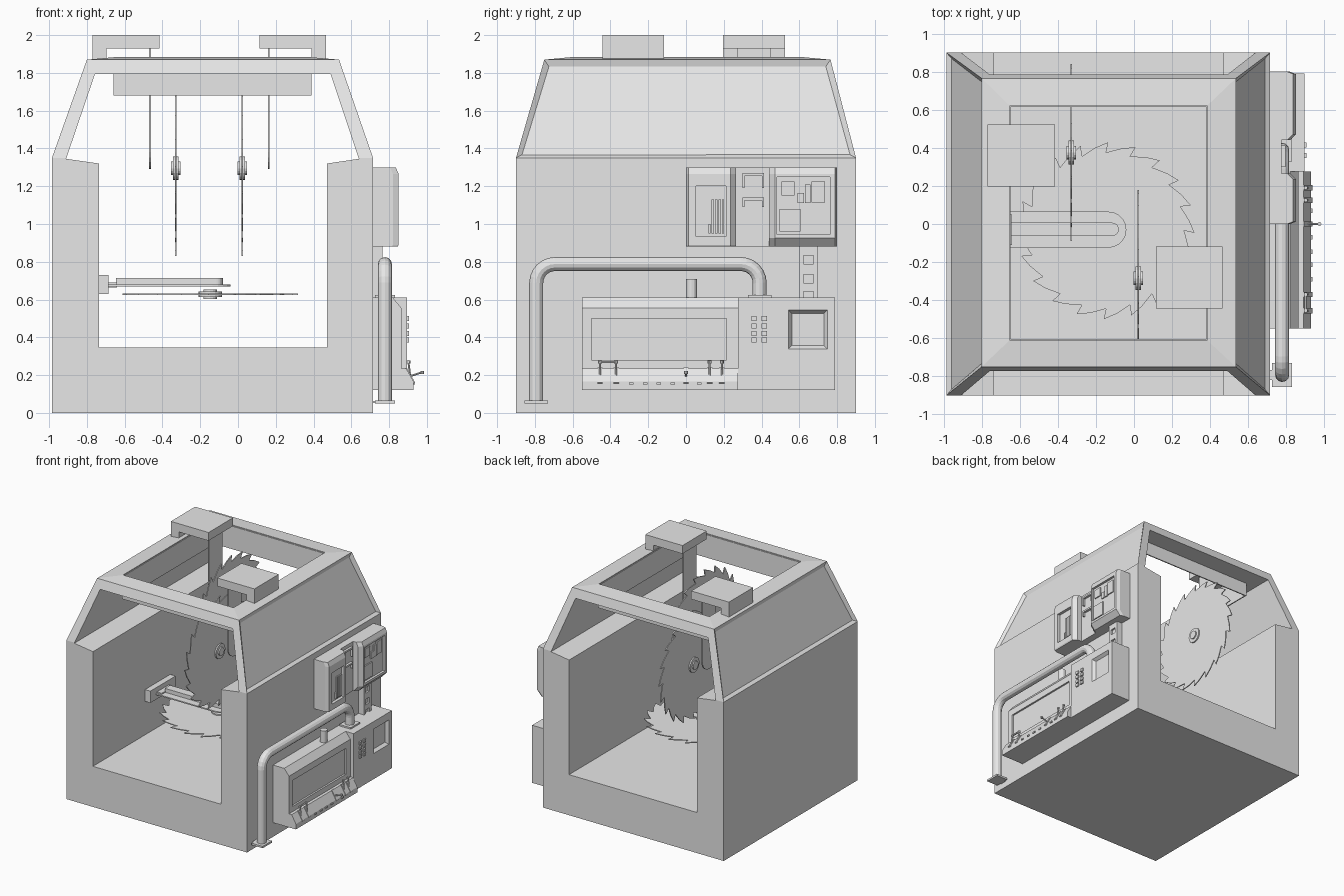
import bpy, bmesh, math
from mathutils import Matrix, Vector

if "Cube" in bpy.data.objects:
    bpy.data.objects.remove(bpy.data.objects["Cube"])

grey = bpy.data.materials.new("plain_grey")
grey.diffuse_color = (0.8, 0.8, 0.8, 1)
grey.use_nodes = True
grey.node_tree.nodes["Principled BSDF"].inputs["Base Color"].default_value = grey.diffuse_color


def finish(name, bm):
    bmesh.ops.recalc_face_normals(bm, faces=bm.faces)
    me = bpy.data.meshes.new(name)
    bm.to_mesh(me)
    bm.free()
    me.materials.append(grey)
    ob = bpy.data.objects.new(name, me)
    bpy.context.collection.objects.link(ob)
    return ob


def loft_bm(rings):
    """Closed solid through matching rings of 3D points."""
    bm = bmesh.new()
    vs = [[bm.verts.new(p) for p in r] for r in rings]
    n = len(vs[0])
    for a, b in zip(vs, vs[1:]):
        for i in range(n):
            j = (i + 1) % n
            bm.faces.new((a[i], a[j], b[j], b[i]))
    bm.faces.new(vs[0][::-1])
    bm.faces.new(vs[-1])
    return bm


def loft(name, rings):
    return finish(name, loft_bm(rings))


def rect(x0, x1, y0, y1, z):
    return [(x0, y0, z), (x1, y0, z), (x1, y1, z), (x0, y1, z)]


def box(name, x0, x1, y0, y1, z0, z1):
    return loft(name, [rect(x0, x1, y0, y1, z0), rect(x0, x1, y0, y1, z1)])


def along_y(name, prof, y0, y1):
    return loft(name, [[(x, y, z) for x, z in prof] for y in (y0, y1)])


def cut(ob, cutter):
    m = ob.modifiers.new("cut", 'BOOLEAN')
    m.operation, m.solver, m.object = 'DIFFERENCE', 'EXACT', cutter
    bpy.context.view_layer.objects.active = ob
    bpy.ops.object.modifier_apply(modifier=m.name)
    bpy.data.objects.remove(cutter)


def cylinder(name, r, depth, loc, axis='Z', seg=16):
    bm = bmesh.new()
    bmesh.ops.create_cone(bm, cap_ends=True, segments=seg, radius1=r, radius2=r, depth=depth)
    rot = Matrix.Rotation(math.pi / 2, 4, 'Y') if axis == 'X' else Matrix()
    bm.transform(Matrix.Translation(loc) @ rot)
    return finish(name, bm)


def tube(name, pts, r, res=4):
    cu = bpy.data.curves.new(name, 'CURVE')
    cu.dimensions, cu.bevel_depth, cu.bevel_resolution, cu.use_fill_caps = '3D', r, res, True
    sp = cu.splines.new('POLY')
    sp.points.add(len(pts) - 1)
    for p, co in zip(sp.points, pts):
        p.co = (*co, 1)
    sp.use_smooth = False
    cu.materials.append(grey)
    ob = bpy.data.objects.new(name, cu)
    bpy.context.collection.objects.link(ob)
    bpy.ops.object.select_all(action='DESELECT')
    ob.select_set(True)
    bpy.context.view_layer.objects.active = ob
    bpy.ops.object.convert(target='MESH')
    return ob


# Housing: tapered shell with recessed upper side panels
bm = loft_bm([rect(-.985, .715, -.9, .9, 0), rect(-.985, .715, -.9, .9, 1.35),
              rect(-.80, .535, -.75, .765, 1.87), rect(-.6, .33, -.56, .57, 1.888)])
bm.normal_update()
bmesh.ops.recalc_face_normals(bm, faces=bm.faces)
sides = [f for f in bm.faces if abs(f.normal.x) > .8 and f.calc_center_median().z > 1.4]
bmesh.ops.inset_individual(bm, faces=sides, thickness=.04, depth=-.02)
housing = finish("housing", bm)
# Tunnel from front to back, then the roof opening
cut(housing, along_y("tunnel", [(-.735, .345), (.47, .345), (.47, 1.32), (.64, 1.345),
                                (.49, 1.795), (-.757, 1.795), (-.91, 1.345), (-.735, 1.32)], -1.2, 1.2))
cut(housing, box("hole", -.655, .385, -.61, .62, 1.7, 2.2))

# Collar hanging under the roof opening
collar = box("roof_collar", -.66, .39, -.615, .625, 1.68, 1.875)
cut(collar, box("hole", -.65, .38, -.605, .615, 1.5, 2.2))


# Saw blades with hubs
def blade(name, loc, vertical, teeth=20):
    pts = []
    for i in range(teeth):
        for r, t in ((.41, 0), (.415, .12), (.44, .6), (.465, 1.08)):
            a = -2 * math.pi * (i + t) / teeth
            pts.append((r * math.cos(a), r * math.sin(a)))
    ob = loft(name, [[(x, y, z) for x, y in pts] for z in (-.004, .004)])
    ob.matrix_world = Matrix.Translation(loc) @ (
        Matrix.Rotation(math.pi / 2, 4, 'Y') if vertical else Matrix())
    ax = 'X' if vertical else 'Z'
    cylinder(name + "_hub", .063, .03, loc, ax)
    cylinder(name + "_axle", .035, .05, loc, ax)


blade("left_blade", (-.33, .375, 1.295), True)
blade("right_blade", (.022, -.285, 1.295), True)
blade("floor_blade", (-.147, -.035, .628), False)


# Rounded arm outline: runs from 0 to length, half width w
def tongue(length, w):
    arc = [(length - w + w * math.cos(a), w * math.sin(a))
           for a in (math.radians(-90 + 18 * i) for i in range(11))]
    return [(0, -w)] + arc + [(0, w)]


# Roof mounts with hanging arms
for side, x0, x1, yc, xa in (("left", -.77, -.415, .36, -.465), ("right", .465, .115, -.28, .163)):
    leg = x0 + (.075 if x1 > x0 else -.075)
    along_y(side + "_mount", [(x0, 1.865), (leg, 1.865), (leg, 1.93), (x1, 1.93), (x1, 2), (x0, 2)],
            yc - .163, yc + .163)
    loft(side + "_arm", [[(xa + d, yc + v, 1.94 - u) for u, v in tongue(.65, .09)] for d in (-.005, .005)])

# Wall mount with horizontal arm
box("wall_mount", -.737, -.685, -.2, .14, .63, .73)
box("wall_bracket", -.69, -.64, -.11, .05, .665, .69)
loft("floor_arm", [[(-.69 + u, -.03 + v, z) for u, v in tongue(.65, .095)] for z in (.67, .68)])
loft("floor_arm_rib", [[(-.645 + u, -.028 + v, z) for u, v in tongue(.565, .035)] for z in (.68, .713)])

# Upper cabinets: chamfered corner, sloped cap
W = .71


def cabinet(name, y0, y1, c0, c1, foot):
    def ring(d, z):
        return [(W, y0, z), (.82 - d, y0, z), (.85 - d, y0 + c0, z), (.85 - d, y1 - c1, z),
                (.82 - d, y1, z), (W, y1, z)]
    return loft(name, [ring(foot, .88), ring(0, .88 + foot + .005), ring(0, 1.265), ring(.015, 1.3)])


left_cab = cabinet("gauge_cabinet", 0, .265, .012, .03, .005)
cut(left_cab, box("c", .825, 1, .052, .212, .935, 1.2))
for i in range(5):
    top = 1.13 if i else 1.0
    box("gauge_bar", .82, .838, .118 + i * .018, .13 + i * .018, .95, top)
right_cab = cabinet("screen_cabinet", .44, .8, .03, .012, .04)
cut(right_cab, box("c", .83, 1, .483, .762, .945, 1.248))
for y0, y1, z0, z1 in ((.495, .605, .96, 1.08), (.505, .575, 1.15, 1.225), (.59, .625, 1.11, 1.165),
                       (.63, .66, 1.11, 1.21), (.665, .735, 1.115, 1.225)):
    box("screen_tile", .825, .84, y0, y1, z0, z1)
box("cabinet_link", W, .775, .26, .445, .88, 1.3)
for z0, z1 in ((1.19, 1.27), (1.09, 1.14)):
    box("link_plate", .77, .795, .3, .412, z1 - .015, z1)
    for y in (.3, .402):
        box("link_plate_side", .77, .795, y, y + .01, z0, z1)

# Conduit between cabinets, with sockets
conduit = box("conduit", W, .765, .6, .7, .6, .89)
for z in (.62, .71, .81):
    cut(conduit, box("c", .75, 1, .622, .675, z - .023, z + .023))

# Lower cabinet with screen and keypad
low = box("control_cabinet", W, .895, .275, .79, .12, .61)
cut(low, loft("c", [[(x, y, z) for y, z in ((.645 - h, .442 - h), (.645 + h, .442 - h), (.645 + h, .442 + h),
                                           (.645 - h, .442 + h))] for x, h in ((.87, .085), (.9, .107))]))
for y in (.36, .415):
    for z in (.5, .46, .42, .385):
        box("key", .89, .906, y - .014, y + .014, z - .013, z + .013)

# Console: sloped ledge at the bottom, recessed front panel
console = along_y("console", [(W, .12), (.93, .12), (.93, .165), (.89, .235), (.865, .235), (.865, .555),
                              (.82, .61), (W, .61)], -.55, .275)
cut(console, box("c", .85, 1, -.5, .215, .28, .5))
cylinder("console_stub", .029, .12, (.785, .03, .65))

# Ledge levers, handle and buttons
for y in (-.455, -.37, 0, .125, .19):
    along_y("lever_slot", [(.885, .235), (.93, .155), (.938, .16), (.893, .24)], y - .014, y + .014)
    tip = (.975, y, .215) if y == 0 else (.902, y, .27)
    tube("lever", [(.912, y, .195), tip], .006, 1)
    cylinder("lever_knob", .01, .016, tip, seg=8)
tube("lever_handle", [(.902, -.465, .272), (.902, -.36, .272)], .008, 1)
for y in (-.29, -.215, -.145, -.07, .07):
    box("ledge_button", .92, .938, y - .012, y + .012, .15, .162)

# Bent pipe with flanges
PX, R = .778, .1
path = [(PX, -.793, .055)]
for cy, start in ((-.793 + R, 180), (.39 - R, 90)):
    for i in range(7):
        a = math.radians(start - 15 * i)
        path.append((PX, cy + R * math.cos(a), .788 - R + R * math.sin(a)))
path.append((PX, .39, .6))
tube("pipe", path, .037)
for y, z in ((-.793, .058), (.39, .615)):
    box("pipe_flange", PX - .053, PX + .053, y - .062, y + .062, z - .008, z + .008)
box("pipe_foot", W, PX, -.82, -.766, .052, .064)
